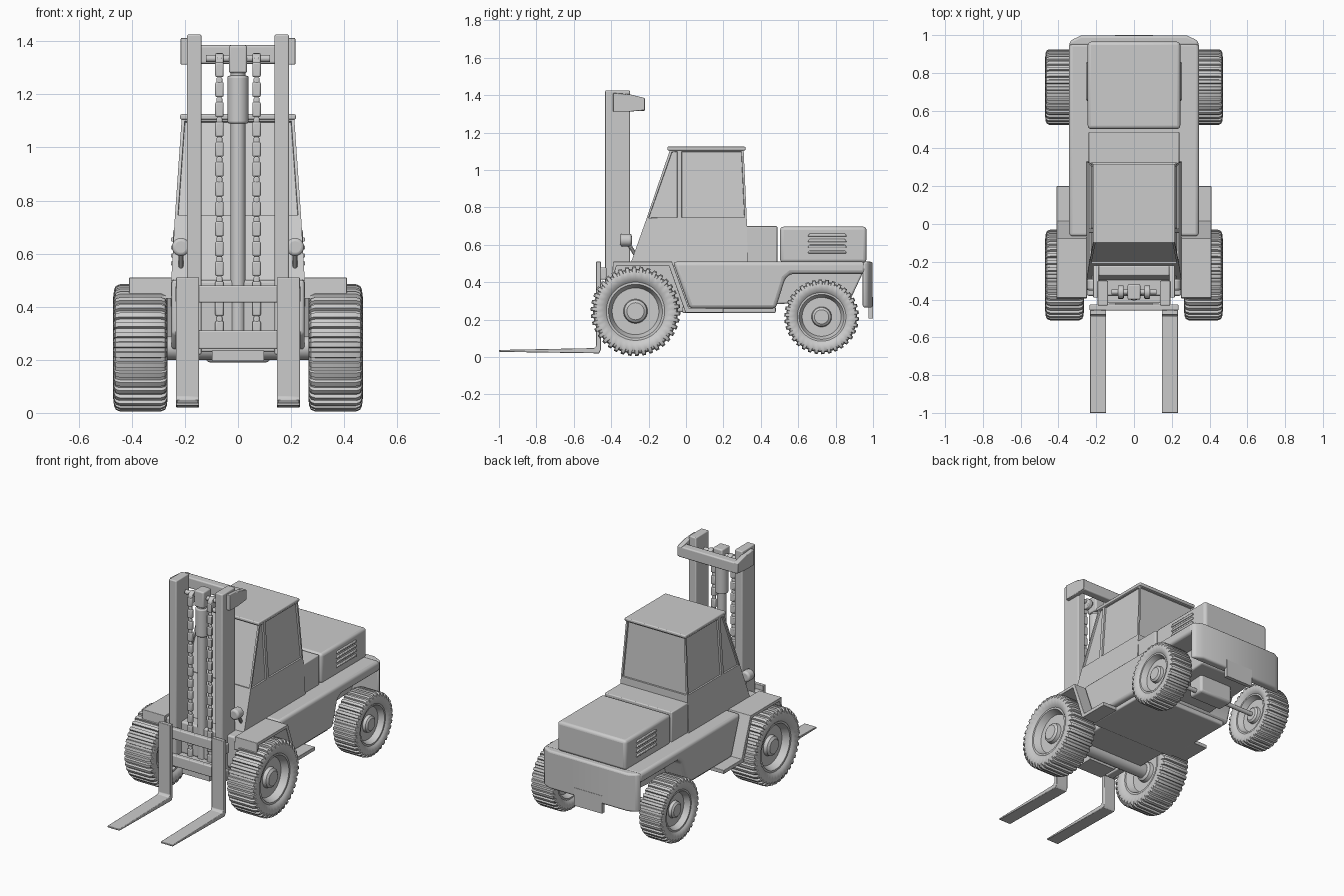
import bpy, bmesh, math
from mathutils import Vector, Matrix

if "Cube" in bpy.data.objects:
    bpy.data.objects.remove(bpy.data.objects["Cube"])


def finish(name, bm, bevel=0, mirror=False, seg=3, angle=35):
    """Turn a bmesh into a named object with optional bevel and x mirror."""
    bmesh.ops.recalc_face_normals(bm, faces=bm.faces)
    me = bpy.data.meshes.new(name)
    bm.to_mesh(me)
    bm.free()
    ob = bpy.data.objects.new(name, me)
    bpy.context.collection.objects.link(ob)
    bpy.ops.object.select_all(action='DESELECT')
    ob.select_set(True)
    bpy.context.view_layer.objects.active = ob
    bpy.ops.object.shade_smooth_by_angle(angle=math.radians(angle))
    if bevel:
        b = ob.modifiers.new("bevel", 'BEVEL')
        b.width, b.segments, b.limit_method = bevel, seg, 'ANGLE'
    if mirror:
        ob.modifiers.new("mirror", 'MIRROR')
    return ob


def prism(name, pts, a, b, axis='x', **kw):
    """Extrude a yz outline along x, or an xy outline along z."""
    bm = bmesh.new()
    put = (lambda p, t: (t, *p)) if axis == 'x' else (lambda p, t: (*p, t))
    lo, hi = [[bm.verts.new(put(p, t)) for p in pts] for t in (a, b)]
    n = len(pts)
    bm.faces.new(lo)
    bm.faces.new(hi[::-1])
    for i in range(n):
        j = (i + 1) % n
        bm.faces.new((lo[i], lo[j], hi[j], hi[i]))
    return finish(name, bm, **kw)


def box(name, x, y, z, **kw):
    return prism(name, [(y[0], z[0]), (y[1], z[0]), (y[1], z[1]), (y[0], z[1])], *x, **kw)


def rod(name, p, q, r, n=20, **kw):
    """Cylinder from p to q."""
    p, q = Vector(p), Vector(q)
    bm = bmesh.new()
    m = Matrix.Translation((p + q) / 2) @ (q - p).to_track_quat('Z', 'Y').to_matrix().to_4x4()
    bmesh.ops.create_cone(bm, cap_ends=True, segments=n, radius1=r, radius2=r,
                          depth=(q - p).length, matrix=m)
    return finish(name, bm, **kw)


def wheel(name, y, z, R, x0, x1, lugs):
    """Lugged tyre with recessed rim and hub, revolved around x."""
    half = [(.72, .001), (.72, .19), (.62, .25), (.40, .27), (.40, .52), (.72, .58), (.82, .60),
            (.82, .65), (.92, .70), (1, .80), (.97, .91), (.91, .97), (.75, 1)]
    prof = half + [(-t, r) for t, r in reversed(half)]
    cx, hw = (x0 + x1) / 2, (x1 - x0) / 2
    bm = bmesh.new()
    rings = []
    for i in range(lugs):
        for f, scale in ((0, .945), (.38, .945), (.46, 1), (.92, 1)):
            a = 2 * math.pi * (i + f) / lugs
            ring = []
            for t, r in prof:
                rr = R * r * (scale if r > .9 else 1)
                ring.append(bm.verts.new((cx + hw * t, y + rr * math.cos(a), z + rr * math.sin(a))))
            rings.append(ring)
    for i, A in enumerate(rings):
        B = rings[(i + 1) % len(rings)]
        for k in range(len(prof) - 1):
            bm.faces.new((A[k], A[k + 1], B[k + 1], B[k]))
    bm.faces.new([r[0] for r in rings])
    bm.faces.new([r[-1] for r in rings])
    finish(name, bm, mirror=True)


# wheels and axles
wheel("front_wheel", -.27, .245, .24, .265, .47, 38)
wheel("rear_wheel", .725, .215, .2, .30, .47, 34)
rod("front_axle", (-.36, -.27, .245), (.36, -.27, .245), .045)
rod("rear_axle", (-.38, .725, .215), (.38, .725, .215), .014)
box("rear_axle_beam", (-.12, .12), (.67, .78), (.19, .32), bevel=.015)

# chassis
prism("body", [(-.07, .51), (.96, .51), (.96, .445), (.56, .445), (.53, .42), (.48, .26), (.02, .26)],
      -.345, .345, bevel=.028)
prism("front_chassis", [(-.38, .50), (0, .51), (.05, .24), (-.32, .24), (-.38, .3)], -.25, .25, bevel=.01)
box("belly_plate", (-.31, .31), (-.02, .48), (.235, .27), bevel=.008)
prism("rear_chassis", [(.45, .46), (.95, .46), (.88, .31), (.60, .29), (.45, .28)], -.2, .2, bevel=.01)
prism("counterweight", [(-.345, .945), (.345, .945), (.335, .972), (.28, .998), (-.28, .998), (-.335, .972)],
      .265, .51, axis='z', bevel=.012)
box("tow_plate", (-.1, .1), (.975, 1.0), (.205, .32))

# fenders with steps
prism("fender", [(-.39, .51), (-.075, .51), (.015, .262), (.20, .262), (.20, .238), (-.003, .238),
                 (-.092, .49), (-.37, .49), (-.39, .43), (-.395, .43)], .25, .41, mirror=True, bevel=.004)

# cab: three levels of a tapered shell with inset window panes
bm = bmesh.new()
rows = []
for z, hx, yf, yr in ((.49, .252, -.30, .33), (.735, .238, -.213, .325), (1.11, .212, -.085, .308)):
    loop = [(-hx, yf), (hx, yf), (hx, -.035), (hx, yr), (-hx, yr), (-hx, -.035)]
    rows.append([bm.verts.new((x, y, z)) for x, y in loop])
panes = []
for k in range(2):
    for i in range(6):
        j = (i + 1) % 6
        f = bm.faces.new((rows[k][i], rows[k][j], rows[k + 1][j], rows[k + 1][i]))
        if k:
            panes.append(f)
bm.faces.new(rows[0][::-1])
bm.faces.new(rows[2])
bmesh.ops.recalc_face_normals(bm, faces=bm.faces)
bmesh.ops.inset_individual(bm, faces=panes, thickness=.016, depth=0)
bmesh.ops.inset_individual(bm, faces=panes, thickness=.002, depth=-.010)
finish("cab", bm, angle=20)
box("roof", (-.218, .218), (-.10, .318), (1.105, 1.125), bevel=.006)

# rear deck, engine hood and louvers
box("rear_deck", (-.24, .24), (.31, .488), (.50, .70), bevel=.006)
box("engine_hood", (-.245, .245), (.503, .965), (.505, .697), bevel=.018)
for i in range(4):
    z = .555 + i * .03
    prism("hood_louver", [(.65, z), (.86, z), (.85, z + .016), (.66, z + .016)],
          .235, .253, mirror=True, bevel=.005, seg=2)

# mast rails and top frame
box("mast_rail", (.138, .192), (-.432, -.30), (.22, 1.425), mirror=True, bevel=.006)
prism("mast_bracket", [(-.39, 1.412), (-.30, 1.405), (-.22, 1.385), (-.22, 1.32), (-.30, 1.312), (-.39, 1.312)],
      .185, .216, mirror=True, bevel=.004)
box("mast_top_beam", (-.21, .21), (-.275, -.22), (1.315, 1.385), bevel=.008)
box("mast_lower_beam", (-.14, .14), (-.42, -.34), (.23, .30), bevel=.006)
box("mast_foot", (-.098, .098), (-.43, -.30), (.195, .235))

# lift cylinder and chain pulleys
rod("lift_rod", (0, -.365, .22), (0, -.365, 1.30), .028)
rod("lift_cylinder", (0, -.365, 1.09), (0, -.365, 1.27), .04, bevel=.008)
box("pulley_block", (-.034, .034), (-.40, -.32), (1.28, 1.385), bevel=.008)
rod("pulley_axle", (-.12, -.36, 1.335), (.12, -.36, 1.335), .014)
rod("chain_pulley", (.055, -.36, 1.32), (.085, -.36, 1.32), .035, mirror=True, bevel=.005)

# chains
for part, hw, hd, h in (("chain_link", .016, .012, .056), ("chain_pin", .011, .008, .075)):
    ob = box(part, (.07 - hw, .07 + hw), (-.385 - hd, -.385 + hd), (.29, .29 + h), bevel=.006, seg=2)
    arr = ob.modifiers.new("links", 'ARRAY')
    arr.count, arr.use_relative_offset, arr.use_constant_offset = 14, False, True
    arr.constant_offset_displace = (0, 0, .075)
    ob.modifiers.new("mirror", 'MIRROR')

# fork carriage and forks
for z in ((.415, .48), (.24, .31)):
    box("carriage_bar", (-.235, .235), (-.458, -.425), z, bevel=.006)
prism("fork", [(-.48, .51), (-.455, .51), (-.455, .04), (-.465, .02), (-1.0, .028), (-1.0, .038), (-.49, .048),
               (-.48, .06)], .147, .233, mirror=True, bevel=.003, seg=2)

# work lights
rod("work_light", (.215, -.352, .625), (.215, -.29, .625), .034, mirror=True, bevel=.012)
rod("light_mount", (.18, -.32, .62), (.235, -.32, .62), .02, mirror=True)
rod("light_arm", (.215, -.31, .61), (.215, -.26, .53), .01, n=10, mirror=True)
